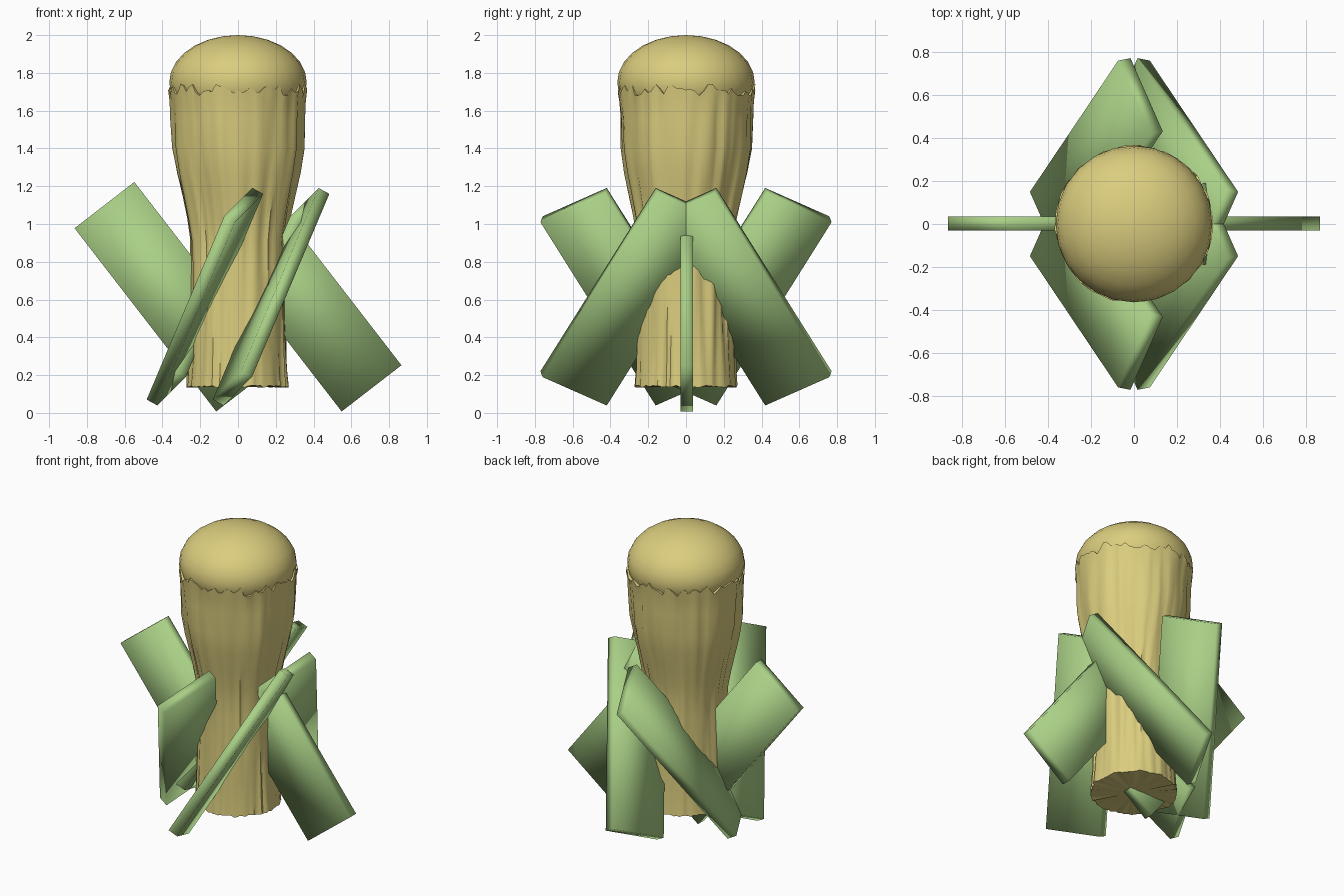
import bpy
import bmesh
import math
import random
from mathutils import Vector, Matrix, noise

random.seed(4)
if "Cube" in bpy.data.objects:
    bpy.data.objects.remove(bpy.data.objects["Cube"])


def material(name, color):
    mat = bpy.data.materials.new(name)
    mat.use_nodes = True
    mat.diffuse_color = color
    bsdf = next(n for n in mat.node_tree.nodes if n.type == 'BSDF_PRINCIPLED')
    bsdf.inputs["Base Color"].default_value = color
    return mat


def add_object(name, bm, mat, sharp_angle=None):
    bmesh.ops.recalc_face_normals(bm, faces=bm.faces)
    mesh = bpy.data.meshes.new(name)
    bm.to_mesh(mesh)
    bm.free()
    mesh.materials.append(mat)
    ob = bpy.data.objects.new(name, mesh)
    bpy.context.collection.objects.link(ob)
    bpy.ops.object.select_all(action='DESELECT')
    ob.select_set(True)
    bpy.context.view_layer.objects.active = ob
    if sharp_angle is None:
        bpy.ops.object.shade_smooth()
    else:
        bpy.ops.object.shade_smooth_by_angle(angle=math.radians(sharp_angle))
    return ob


tan = material("tan bark", (0.71, 0.61, 0.21, 1))
green = material("leaf green", (0.40, 0.63, 0.24, 1))


# Trunk: flared profile with vertical bark grooves and a ragged rim
profile = [(0.14, 0.268), (0.22, 0.262), (0.35, 0.258), (0.5, 0.255),
           (0.65, 0.253), (0.8, 0.25), (0.92, 0.253), (1.03, 0.27),
           (1.15, 0.295), (1.27, 0.322), (1.4, 0.344), (1.55, 0.348),
           (1.65, 0.356), (1.72, 0.364)]
SIDES = 96


def bark_radius(radius, angle, z):
    x, y = math.cos(angle), math.sin(angle)
    broad = noise.noise(Vector((x * 3, y * 3, z * 1.5)))
    fine = noise.noise(Vector((x * 9, y * 9, z * 1.2 + 7)))
    fade = 0.5 if z > 1.6 else 1
    return radius + fade * (0.012 * broad + 0.016 * fine)


bm = bmesh.new()
rings = []
for level, (z, radius) in enumerate(profile):
    ring = []
    for i in range(SIDES):
        a = 2 * math.pi * i / SIDES
        r = bark_radius(radius, a, z)
        height = z
        if level == len(profile) - 1:
            tooth = noise.noise(Vector((math.cos(a) * 8, math.sin(a) * 8, 3)))
            height = z - 0.01 + max(-0.03, min(0.03, 0.08 * tooth))
        elif level == 0:
            height = z + random.uniform(-0.006, 0.006)
        ring.append(bm.verts.new((r * math.cos(a), r * math.sin(a), height)))
    rings.append(ring)
for low, high in zip(rings, rings[1:]):
    for i in range(SIDES):
        j = (i + 1) % SIDES
        bm.faces.new((low[i], low[j], high[j], high[i]))
base = bm.verts.new((0, 0, 0.14))
rim = bm.verts.new((0, 0, 1.7))
for i in range(SIDES):
    j = (i + 1) % SIDES
    bm.faces.new((base, rings[0][j], rings[0][i]))
    bm.faces.new((rim, rings[-1][i], rings[-1][j]))
add_object("trunk", bm, tan, 50)


# Domed cap, squashed and sunk into the rim
bm = bmesh.new()
bmesh.ops.create_uvsphere(bm, u_segments=24, v_segments=14, radius=1)
bmesh.ops.transform(bm, verts=bm.verts,
                    matrix=Matrix.Translation((0, 0, 1.75)) @ Matrix.Diagonal((0.364, 0.364, 0.25, 1)))
add_object("domed_cap", bm, tan)


# Leaning planks: thin boxes around the trunk
THICKNESS = 0.066
MIDDLE = 0.615


def plank(name, center, along, across, signs):
    flip = Matrix.Diagonal(signs)
    along, across = flip @ Vector(along), flip @ Vector(across)
    x, y = along.normalized(), across.normalized()
    y = (y - x * y.dot(x)).normalized()
    rotation = Matrix((x, y, x.cross(y))).transposed().to_4x4()
    spot = flip @ Vector(center) + Vector((0, 0, MIDDLE))
    size = Matrix.Diagonal((along.length, across.length, THICKNESS, 1))
    bm = bmesh.new()
    bmesh.ops.create_cube(bm, size=1,
                          matrix=Matrix.Translation(spot) @ rotation @ size)
    add_object(name, bm, green)


for side, s in (("left", 1), ("right", -1)):
    # The right set is the left set turned upside down about the front axis
    plank(side + "_plank", (0.332, 0.003, 0), (-0.75, 0, 0.97), (0.32, 0, 0.24), (s, 1, s))
    for end, e in (("front", 1), ("back", -1)):
        plank(f"{side}_{end}_plank", (0.175, -0.29, 0), (0.41, 0.61, 0.97),
              (-0.15, 0.34, -0.15), (s, e, s))
